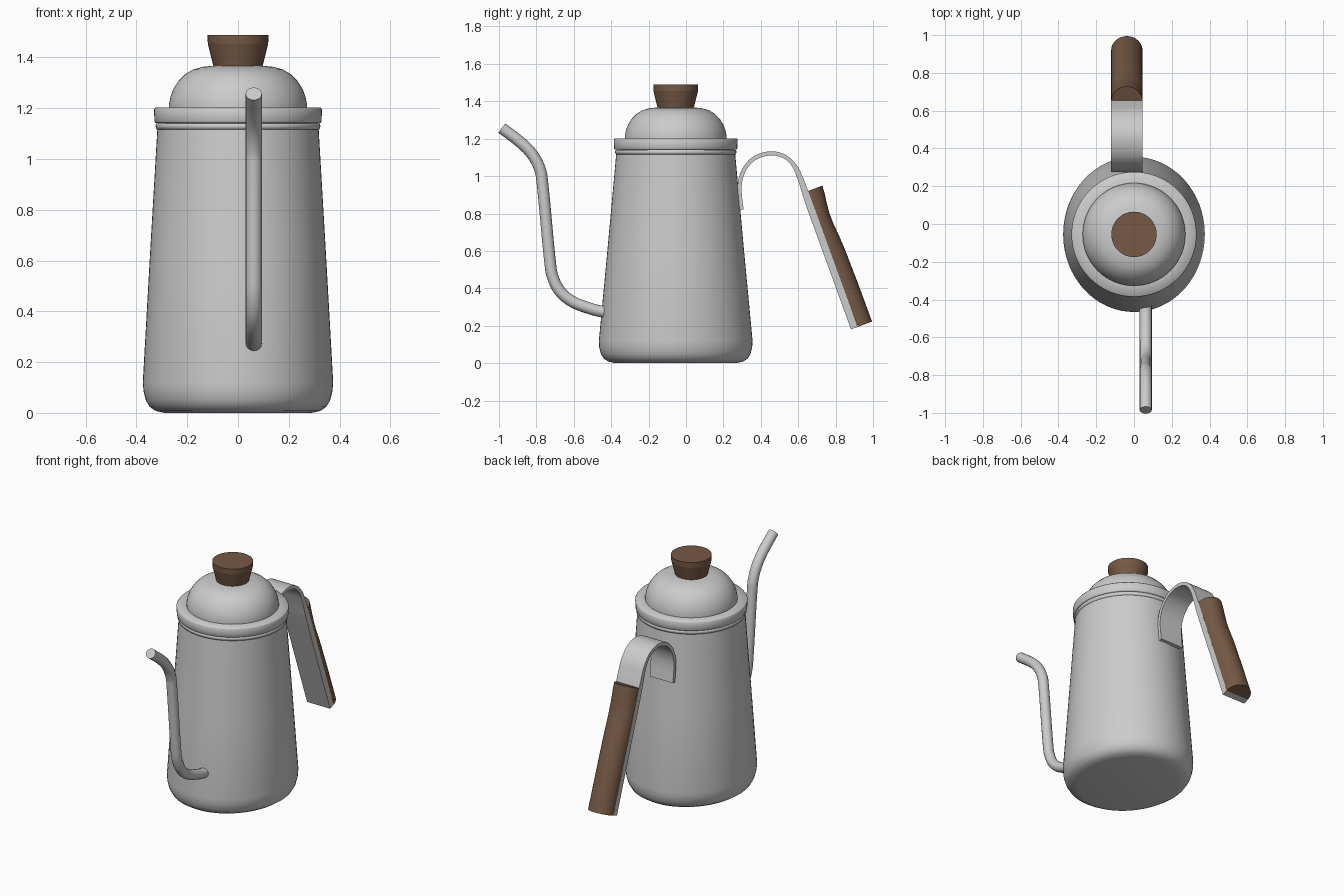
import bpy
import bmesh
import math
from mathutils import Vector

cube = bpy.data.objects.get("Cube")
if cube:
    bpy.data.objects.remove(cube, do_unlink=True)

CENTRE_Y = -0.055      # axis of the pot
HANDLE_X = -0.038      # middle of the handle
HANDLE_HALF = 0.083    # half of the handle width
SPOUT_X = 0.062


def material(name, colour):
    mat = bpy.data.materials.new(name)
    mat.use_nodes = True
    mat.diffuse_color = (*colour, 1)
    bsdf = mat.node_tree.nodes["Principled BSDF"]
    bsdf.inputs["Base Color"].default_value = (*colour, 1)
    bsdf.inputs["Roughness"].default_value = 0.5
    return mat


steel = material("brushed steel", (0.60, 0.60, 0.60))
wood = material("brown wood", (0.18, 0.10, 0.058))


def loft(name, rings, mat, angle=40):
    """Skin a list of closed rings and cap both ends."""
    bm = bmesh.new()
    loops = [[bm.verts.new(p) for p in ring] for ring in rings]
    for a, b in zip(loops, loops[1:]):
        for i in range(len(a)):
            j = (i + 1) % len(a)
            bm.faces.new((a[i], a[j], b[j], b[i]))
    bm.faces.new(loops[0])
    bm.faces.new(loops[-1])
    bmesh.ops.recalc_face_normals(bm, faces=bm.faces)
    mesh = bpy.data.meshes.new(name)
    bm.to_mesh(mesh)
    bm.free()
    mesh.polygons.foreach_set("use_smooth", [True] * len(mesh.polygons))
    mesh.set_sharp_from_angle(angle=math.radians(angle))
    mesh.materials.append(mat)
    obj = bpy.data.objects.new(name, mesh)
    bpy.context.scene.collection.objects.link(obj)
    return obj


def lathe(name, profile, mat, angle=40, sides=64, depth=lambda z: 1.0):
    """Turn (radius, z) points; depth stretches each ring along y."""
    rings = []
    for r, z in profile:
        turn = [math.tau * i / sides for i in range(sides)]
        rings.append([(r * math.cos(t), CENTRE_Y + r * depth(z) * math.sin(t), z)
                      for t in turn])
    return loft(name, rings, mat, angle)


def smooth_path(points, steps=5):
    """Catmull-Rom curve through (y, z) points, as (point, tangent) pairs."""
    p = [Vector(q) for q in points]
    p = [2 * p[0] - p[1]] + p + [2 * p[-1] - p[-2]]
    path = []
    for a, b, c, d in zip(p, p[1:], p[2:], p[3:]):
        for k in range(steps):
            t = k / steps
            path.append(0.5 * (2 * b + (c - a) * t + (2 * a - 5 * b + 4 * c - d) * t ** 2
                               + (3 * b - a - 3 * c + d) * t ** 3))
    path.append(p[-2])
    last = len(path) - 1
    return [(q, (path[min(i + 1, last)] - path[max(i - 1, 0)]).normalized())
            for i, q in enumerate(path)]


# Body: oval at the foot, round at the collar
lathe("body", [(0.29, 0.0), (0.325, 0.008), (0.348, 0.024), (0.363, 0.05),
               (0.372, 0.085), (0.375, 0.12), (0.348, 0.6), (0.317, 1.13)],
      steel, depth=lambda z: 1.107 - 0.107 * z / 1.13)

# Thin ring and rounded collar
lathe("neck_ring", [(0.30, 1.114), (0.321, 1.117), (0.325, 1.128),
                    (0.322, 1.14), (0.30, 1.143)], steel, 180)
lathe("collar", [(0.28, 1.141), (0.325, 1.141), (0.329, 1.148),
                 (0.331, 1.195), (0.326, 1.202), (0.26, 1.202)], steel, 180)

# Domed lid and tapered knob
lathe("lid", [(0.272, 1.195), (0.272, 1.215), (0.266, 1.245), (0.254, 1.277),
              (0.234, 1.308), (0.208, 1.334), (0.178, 1.352), (0.14, 1.363),
              (0.09, 1.368), (0.03, 1.37)], steel)
lathe("knob", [(0.096, 1.362), (0.119, 1.455), (0.12, 1.489)], wood, 12)

# Gooseneck spout
spout_rings = []
for q, t in smooth_path([(-0.43, 0.272), (-0.50, 0.288), (-0.60, 0.325), (-0.67, 0.38),
                         (-0.712, 0.46), (-0.73, 0.57), (-0.765, 0.94), (-0.782, 1.04),
                         (-0.825, 1.12), (-0.89, 1.185), (-0.985, 1.257)]):
    n = Vector((-t.y, t.x))
    ring = []
    for i in range(16):
        a = math.tau * i / 16
        s = q + n * (0.031 * math.sin(a))
        ring.append((SPOUT_X + 0.032 * math.cos(a), s.x, s.y))
    spout_rings.append(ring)
loft("spout", spout_rings, steel)

# Steel strap bent over into the grip
strap = smooth_path([(0.297, 0.82), (0.287, 0.91), (0.291, 0.98), (0.317, 1.045),
                     (0.37, 1.098), (0.453, 1.122), (0.53, 1.103), (0.583, 1.05),
                     (0.614, 0.98), (0.64, 0.905), (0.67, 0.82), (0.90, 0.187)])
strap_rings = []
for q, t in strap:
    n = Vector((-t.y, t.x))
    half = 0.011 + 0.008 * min(1, max(0, (q.x - 0.56) / 0.1))
    strap_rings.append([(HANDLE_X + sx * HANDLE_HALF, *(q + n * (sn * half)))
                        for sx, sn in ((-1, -1), (1, -1), (1, 1), (-1, 1))])
loft("handle_strap", strap_rings, steel)

# Wooden grip: half-round section with a slight waist
top, end = Vector((0.648, 0.919)), Vector((0.919, 0.194))
along = (end - top).normalized()
out = Vector((-along.y, along.x))
grip_rings = []
for f, height in ((0, 0.086), (0.06, 0.083), (0.13, 0.075), (0.2, 0.070), (0.28, 0.071),
                  (0.36, 0.076), (0.46, 0.080), (0.7, 0.082), (1, 0.081)):
    base = top.lerp(end, f)
    ring = []
    for i in range(17):
        a = math.pi * i / 16
        s = base + out * (height * math.sin(a))
        ring.append((HANDLE_X + HANDLE_HALF * math.cos(a), s.x, s.y))
    grip_rings.append(ring)
loft("handle_grip", grip_rings, wood)
